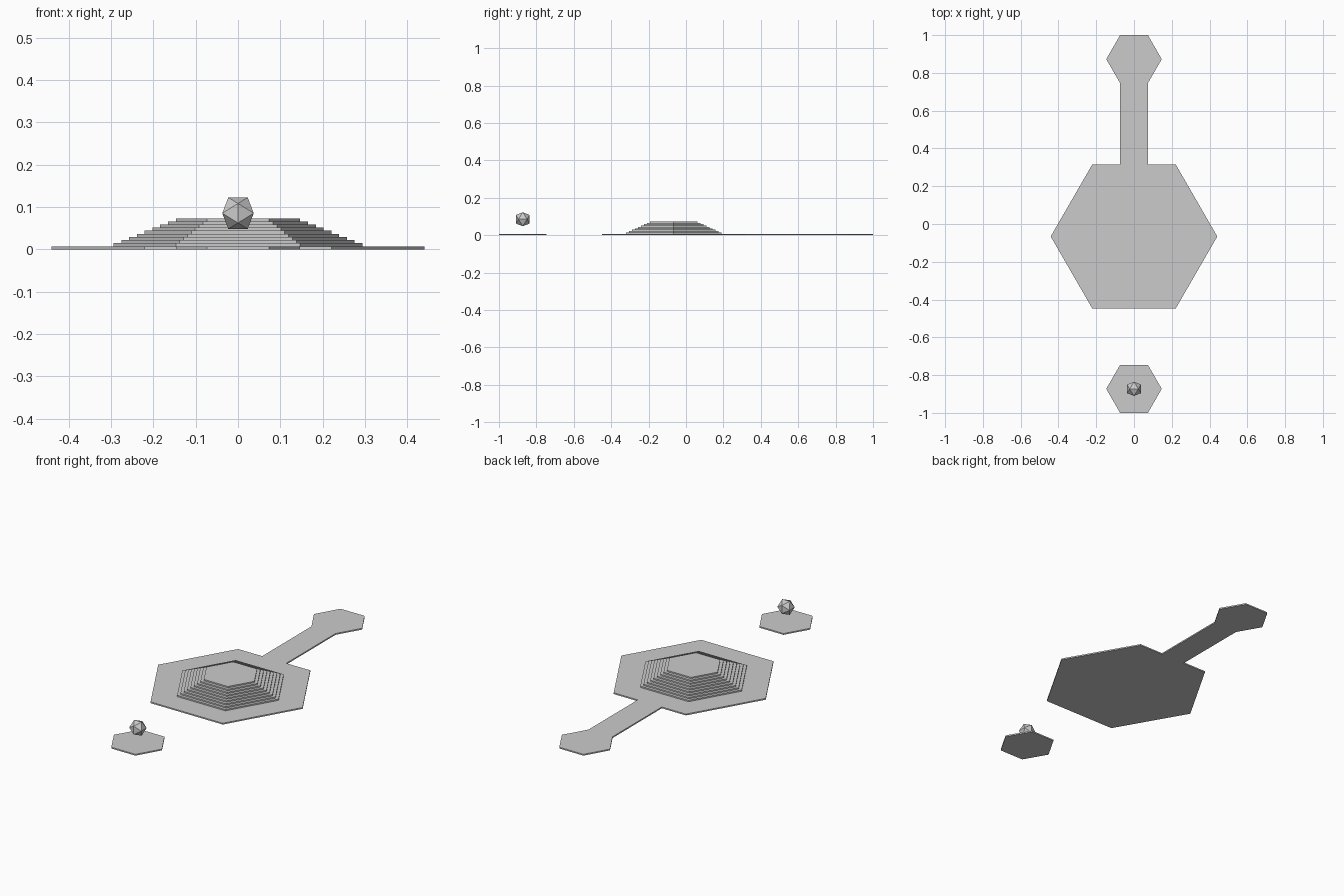
import bpy, bmesh
from math import pi, sqrt
from mathutils import Vector, Matrix

if "Cube" in bpy.data.objects:
    bpy.data.objects.remove(bpy.data.objects["Cube"])

U = 0.147          # small platform radius
T = 0.00735        # slab and step thickness
MAIN_Y = -0.066
PAD_Y = 1 - U * sqrt(3) / 2


def finish(name, bm):
    mesh = bpy.data.meshes.new(name)
    bm.to_mesh(mesh)
    bm.free()
    obj = bpy.data.objects.new(name, mesh)
    bpy.context.collection.objects.link(obj)
    return obj


def hexagon(name, radius, y, z0):
    """Six-sided slab with corners on the x axis."""
    bm = bmesh.new()
    bmesh.ops.create_cone(bm, cap_ends=True, segments=6, radius1=radius,
                          radius2=radius, depth=T,
                          matrix=Matrix.Rotation(pi / 2, 4, 'Z'))
    bmesh.ops.translate(bm, verts=bm.verts, vec=(0, y, z0 + T / 2))
    return finish(name, bm)


# Platforms
hexagon("main_platform", 3 * U, MAIN_Y, 0)
hexagon("back_pad", U, PAD_Y, 0)
hexagon("front_pad", U, -PAD_Y, 0)

# Walkway joining the main platform to the back pad
y0 = MAIN_Y + 3 * U * sqrt(3) / 2
y1 = PAD_Y - U * sqrt(3) / 2
bm = bmesh.new()
bmesh.ops.create_cube(bm, size=1)
bmesh.ops.scale(bm, verts=bm.verts, vec=(U, y1 - y0, T))
bmesh.ops.translate(bm, verts=bm.verts, vec=(0, (y0 + y1) / 2, T / 2))
finish("walkway", bm)

# Stepped hexagonal mound
for i in range(9):
    hexagon(f"step_{i + 1}", 2 * U - i * U / 8, MAIN_Y, T * (i + 1))

# Floating icosahedron: hull of three golden rectangles
bm = bmesh.new()
phi = (1 + sqrt(5)) / 2
s = 0.0437 / sqrt(1 + phi * phi)
centre = Vector((0, -PAD_Y, 0.0855))
for a in (-1, 1):
    for b in (-phi, phi):
        for v in ((a, 0, b), (0, b, a), (b, a, 0)):
            bm.verts.new(centre + s * Vector(v))
bmesh.ops.convex_hull(bm, input=bm.verts)
bmesh.ops.recalc_face_normals(bm, faces=bm.faces)
finish("floating_gem", bm)
